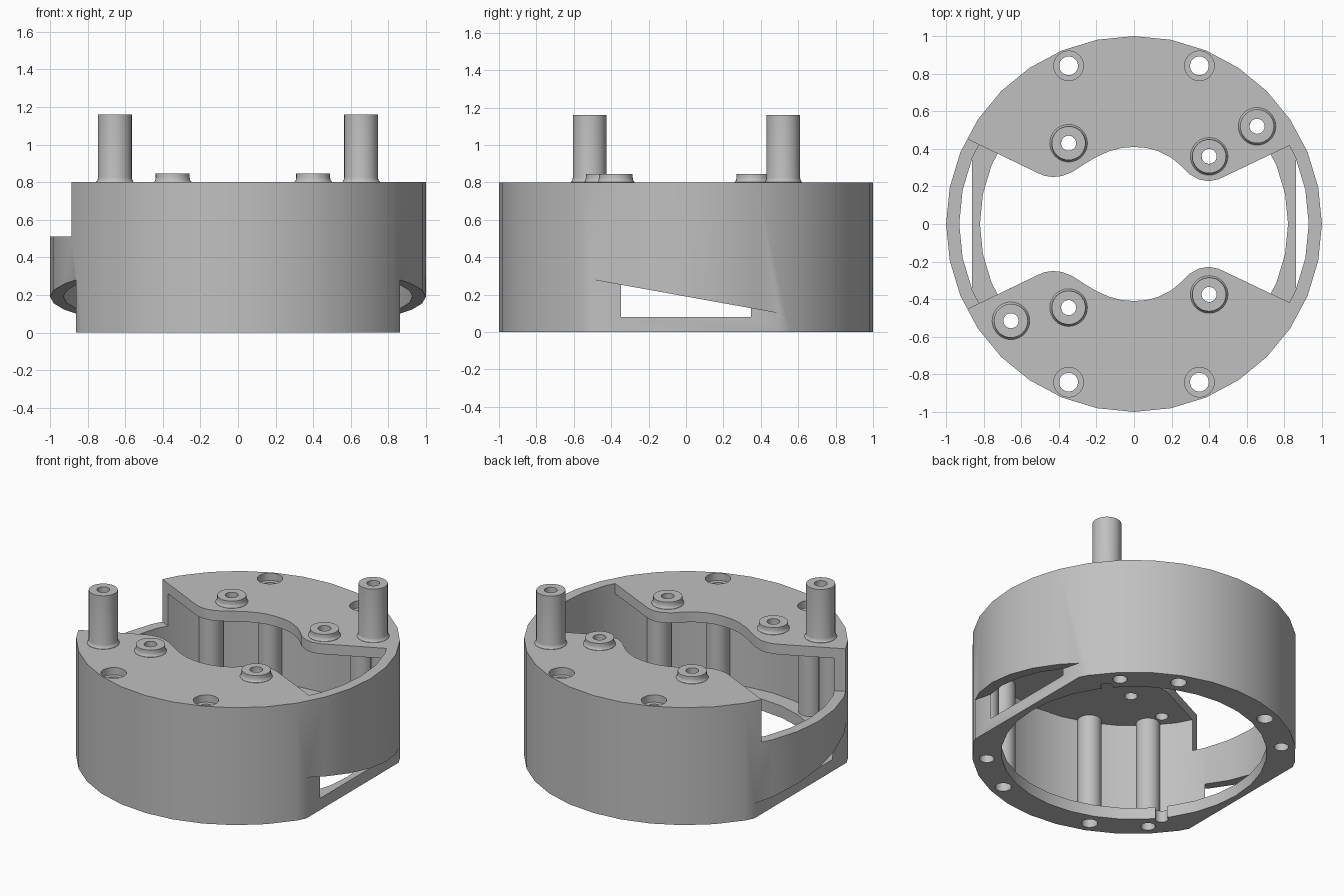
import bpy, bmesh
from math import sin, cos, pi, radians
from mathutils import Vector

old = bpy.data.objects.get("Cube")
if old:
    bpy.data.objects.remove(old, do_unlink=True)

grey = bpy.data.materials.new("plain grey")
grey.use_nodes = True
grey.diffuse_color = (0.53, 0.53, 0.53, 1)
grey.node_tree.nodes["Principled BSDF"].inputs["Base Color"].default_value = (0.53, 0.53, 0.53, 1)


def add_object(name, bm):
    bmesh.ops.recalc_face_normals(bm, faces=bm.faces)
    mesh = bpy.data.meshes.new(name)
    bm.to_mesh(mesh)
    bm.free()
    mesh.materials.append(grey)
    ob = bpy.data.objects.new(name, mesh)
    bpy.context.collection.objects.link(ob)
    return ob


def prism(name, outline, direction):
    """Extrude a closed 3D outline along a direction."""
    bm = bmesh.new()
    face = bm.faces.new([bm.verts.new(p) for p in outline])
    grown = bmesh.ops.extrude_face_region(bm, geom=[face], use_keep_orig=True)
    moved = [v for v in grown["geom"] if isinstance(v, bmesh.types.BMVert)]
    bmesh.ops.translate(bm, verts=moved, vec=direction)
    return add_object(name, bm)


def disc(name, r, low, high, x=0, y=0, n=32):
    ring = [(x + r * cos(2 * pi * i / n), y + r * sin(2 * pi * i / n), low) for i in range(n)]
    return prism(name, ring, (0, 0, high - low))


def slab(name, outline, low, high):
    return prism(name, [(x, y, low) for x, y in outline], (0, 0, high - low))


def lathe(name, profile, x, y, n=32):
    """Spin a closed (radius, height) loop into a ring shaped solid."""
    bm = bmesh.new()
    rings = [[bm.verts.new((x + r * cos(2 * pi * i / n), y + r * sin(2 * pi * i / n), z))
              for r, z in profile] for i in range(n)]
    m = len(profile)
    for i in range(n):
        a, b = rings[i], rings[(i + 1) % n]
        for j in range(m):
            k = (j + 1) % m
            bm.faces.new((a[j], b[j], b[k], a[k]))
    return add_object(name, bm)


def combine(target, tool, operation):
    mod = target.modifiers.new("combine", 'BOOLEAN')
    mod.operation, mod.solver, mod.object = operation, 'EXACT', tool
    with bpy.context.temp_override(object=target, active_object=target):
        bpy.ops.object.modifier_apply(modifier=mod.name)
    bpy.data.objects.remove(tool, do_unlink=True)


def cut(target, tool):
    combine(target, tool, 'DIFFERENCE')


def join(target, tool):
    combine(target, tool, 'UNION')


def smooth(ob):
    bpy.ops.object.select_all(action='DESELECT')
    ob.select_set(True)
    bpy.context.view_layer.objects.active = ob
    bpy.ops.object.shade_smooth_by_angle(angle=radians(30))


# Round housing with a narrow floor rim
housing = disc("housing", 1, 0, 0.8)
cut(housing, disc("bore", 0.93, 0.08, 1))
cut(housing, disc("floor_hole", 0.82, -0.1, 0.3))

# Lowered wall on one side, in line with the plate edges
left_end, right_end = (-1.1, 0.555), (1.1, 0.547)
lobe_left = (-0.52, 0.275)
wedge = [lobe_left, left_end, (left_end[0], -left_end[1]), (lobe_left[0], -lobe_left[1])]
cut(housing, slab("wall_gap", wedge, 0.51, 1))

# Top plates: a disc with a waisted opening
edge = [left_end, lobe_left, (-0.475, 0.256), (-0.43, 0.25), (-0.385, 0.255),
        (-0.33, 0.276), (-0.27, 0.315), (-0.2, 0.357), (-0.13, 0.388), (-0.065, 0.405),
        (0, 0.41), (0.065, 0.405), (0.13, 0.388), (0.2, 0.352), (0.25, 0.31),
        (0.295, 0.265), (0.345, 0.237), (0.4, 0.228), (0.45, 0.238), right_end]
opening = edge + [(x, -y) for x, y in reversed(edge)]
plates = disc("plates", 0.96, 0.73, 0.8)
cut(plates, slab("plate_opening", opening, 0.6, 1))
join(housing, plates)

# Inner columns and their screw holes
for sx in (1, -1):
    for sy in (1, -1):
        for x, y in ((0.348, 0.842), (0.65, 0.64)):
            join(housing, disc("column", 0.075, 0.04, 0.76, sx * x, sy * y, 24))
        cut(housing, disc("screw_hole", 0.05, -0.1, 1, sx * 0.348, sy * 0.842, 24))
        cut(housing, disc("screw_recess", 0.079, 0.75, 1, sx * 0.348, sy * 0.842, 24))
        cut(housing, disc("blind_hole", 0.045, -0.1, 0.6, sx * 0.65, sy * 0.64, 24))

# Flat side notches with a sloping roof
for s in (1, -1):
    notch = [(s * 0.862, y, z) for y, z in ((-0.7, -0.1), (0.7, -0.1), (0.7, 0.064), (-0.7, 0.316))]
    cut(housing, prism("notch", notch, (s * 0.4, 0, 0)))


# Hollow bosses and posts with a small flare at the foot
def stud(name, x, y, top):
    cut(housing, disc("stud_hole", 0.04, -0.1, 1, x, y, 24))
    profile = [(0.04, 0.78), (0.1, 0.78), (0.1, 0.802), (0.093, 0.81), (0.09, 0.825),
               (0.09, top), (0.04, top)]
    smooth(lathe(name, profile, x, y))


for i, (x, y) in enumerate([(-0.348, 0.43), (0.4, 0.36), (-0.348, -0.445), (0.4, -0.375)]):
    stud(f"boss_{i + 1}", x, y, 0.845)
stud("back_post", 0.655, 0.52, 1.16)
stud("front_post", -0.655, -0.515, 1.16)
smooth(housing)
